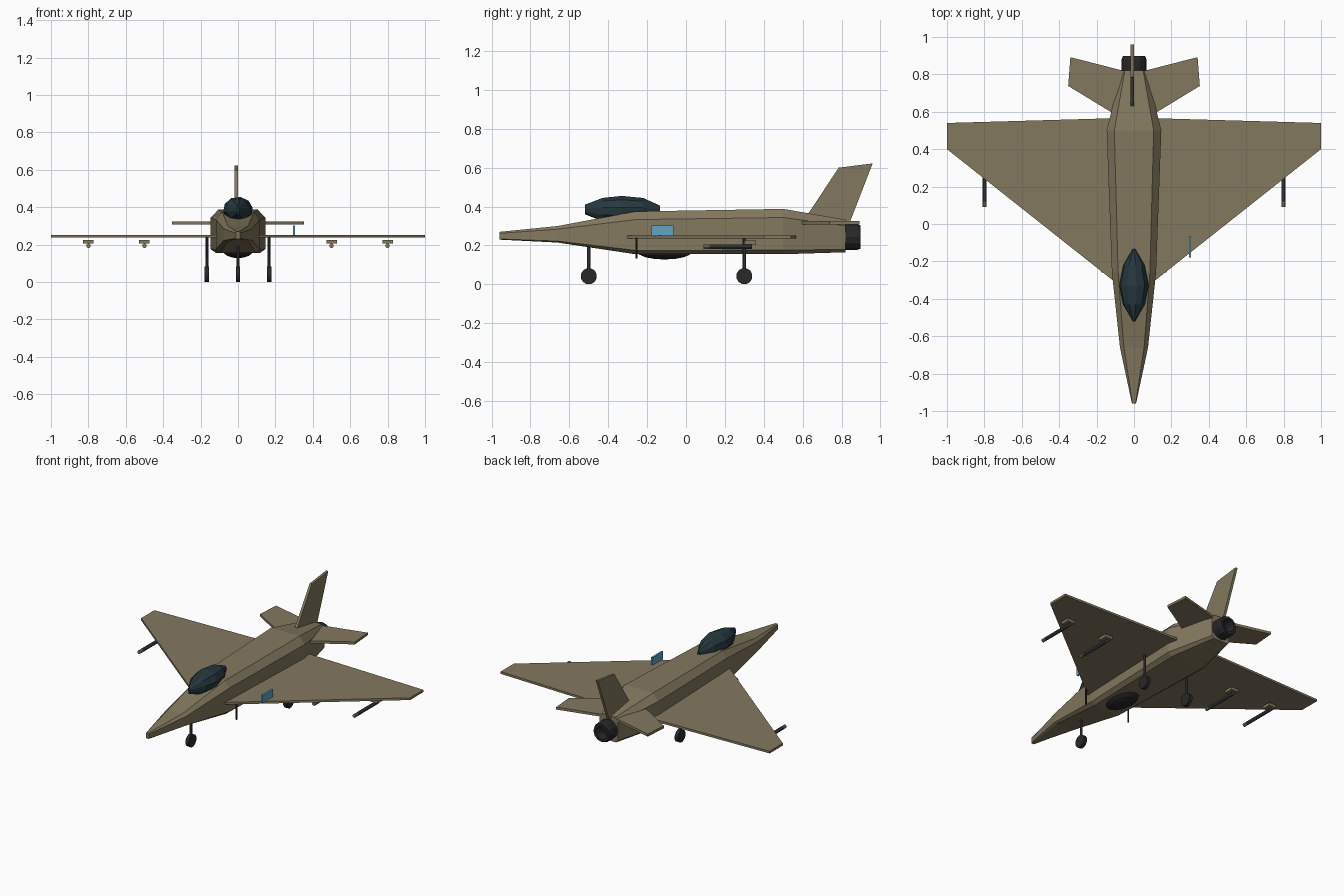
import bpy, bmesh, math
from mathutils import Vector

if "Cube" in bpy.data.objects:
    bpy.data.objects.remove(bpy.data.objects["Cube"])


def material(name, rgb):
    m = bpy.data.materials.new(name)
    m.diffuse_color = (*rgb, 1)
    m.use_nodes = True
    m.node_tree.nodes["Principled BSDF"].inputs["Base Color"].default_value = m.diffuse_color
    return m


OLIVE = material("olive", (0.23, 0.19, 0.115))
DARK = material("dark", (0.02, 0.021, 0.02))
STEEL = material("steel", (0.05, 0.055, 0.058))
GLASS = material("glass", (0.02, 0.04, 0.05))
BLUE = material("blue", (0.12, 0.38, 0.58))


def finish(name, bm, mat):
    bmesh.ops.recalc_face_normals(bm, faces=bm.faces)
    me = bpy.data.meshes.new(name)
    bm.to_mesh(me)
    bm.free()
    me.materials.append(mat)
    ob = bpy.data.objects.new(name, me)
    bpy.context.collection.objects.link(ob)
    return ob


def loft(name, rings, mat):
    bm = bmesh.new()
    rows = [[bm.verts.new(p) for p in r] for r in rings]
    n = len(rows[0])
    for a, b in zip(rows, rows[1:]):
        for i in range(n):
            j = (i + 1) % n
            bm.faces.new((a[i], a[j], b[j], b[i]))
    bm.faces.new(rows[0])
    bm.faces.new(rows[-1])
    return finish(name, bm, mat)


def plate(name, outline, offset, mat):
    """Flat outline extruded along the offset vector."""
    off = Vector(offset)
    pts = [Vector(p) for p in outline]
    return loft(name, [pts, [p + off for p in pts]], mat)


def box(name, lo, hi, mat):
    base = [(lo[0], lo[1], lo[2]), (hi[0], lo[1], lo[2]),
            (hi[0], hi[1], lo[2]), (lo[0], hi[1], lo[2])]
    return plate(name, base, (0, 0, hi[2] - lo[2]), mat)


def rod(name, a, b, r, mat, sides=8):
    a, b = Vector(a), Vector(b)
    q = (b - a).to_track_quat('Z', 'Y')
    ring = [q @ Vector((r * math.cos(t), r * math.sin(t), 0))
            for t in ((i + 0.5) * math.tau / sides for i in range(sides))]
    return loft(name, [[a + p for p in ring], [b + p for p in ring]], mat)


# Fuselage: chamfered sections (y, half width, bottom, top)
def section(y, w, zb, zt):
    h, t, b = zt - zb, w * 0.72, w * 0.8
    half = [(b, zb), (w, zb + 0.09 * h), (w, zt - 0.19 * h), (t, zt)]
    return [(x, y, z) for x, z in half] + [(-x, y, z) for x, z in reversed(half)]


loft("fuselage", [section(*s) for s in (
    (-0.96, 0.011, 0.23, 0.27), (-0.66, 0.075, 0.215, 0.30),
    (-0.26, 0.118, 0.155, 0.375), (0.5, 0.146, 0.155, 0.388),
    (0.82, 0.068, 0.165, 0.333))], OLIVE)

# Canopy: faceted bubble with narrow ends
loft("canopy", [[(w * math.cos(t), y, 0.385 + h * math.sin(t))
                 for t in ((i + 0.25) * math.tau / 10 for i in range(10))]
                for y, w, h in ((-0.52, 0.007, 0.025), (-0.43, 0.06, 0.06),
                                (-0.33, 0.08, 0.071), (-0.22, 0.058, 0.06),
                                (-0.133, 0.007, 0.02))], GLASS)

# Belly scoop
bm = bmesh.new()
bmesh.ops.create_uvsphere(bm, u_segments=12, v_segments=8, radius=1)
bmesh.ops.scale(bm, vec=(0.08, 0.14, 0.04), verts=bm.verts)
bmesh.ops.translate(bm, vec=(0, -0.11, 0.168), verts=bm.verts)
finish("belly_scoop", bm, DARK)

# Hollow exhaust nozzle, profile swept around the y axis
profile = [(0.80, 0.06), (0.82, 0.066), (0.88, 0.066), (0.897, 0.06),
           (0.897, 0.043), (0.835, 0.038)]
loft("nozzle", [[(r * math.cos(i * math.tau / 12), y,
                  0.243 + r * math.sin(i * math.tau / 12)) for i in range(12)]
                for y, r in profile], DARK)

# Tail fin
plate("tail_fin", [(-0.018, y, z) for y, z in
                   ((0.60, 0.32), (0.63, 0.365), (0.785, 0.60), (0.96, 0.622),
                    (0.845, 0.325), (0.82, 0.30))], (0.017, 0, 0), OLIVE)

for side, s in (("left", -1), ("right", 1)):
    # Delta wing and tailplane
    plate(f"{side}_wing", [(s * x, y, 0.237) for x, y in
                           ((0.09, -0.32), (1.0, 0.40), (1.0, 0.54), (0.09, 0.566))],
          (0, 0, 0.015), OLIVE)
    plate(f"{side}_tailplane", [(s * x, y, 0.308) for x, y in
                                ((0.06, 0.56), (0.352, 0.738), (0.34, 0.892), (0.04, 0.815))],
          (0, 0, 0.017), OLIVE)
    # Underwing stores
    for place, x in (("inner", 0.5 * s), ("outer", 0.8 * s)):
        rod(f"{side}_{place}_missile", (x, 0.12, 0.194), (x, 0.34, 0.194), 0.012, STEEL)
        rod(f"{side}_{place}_missile_tip", (x, 0.09, 0.194), (x, 0.12, 0.194), 0.012, OLIVE)
        box(f"{side}_{place}_pylon", (x - 0.028, 0.30, 0.205), (x + 0.028, 0.36, 0.225), OLIVE)
    # Small underwing probe
    rod(f"{side}_probe", (s * 0.168, -0.255, 0.134), (s * 0.168, -0.255, 0.24), 0.006, DARK)

# Landing gear
for name, x, y in (("nose", 0, -0.5), ("left_main", -0.166, 0.3), ("right_main", 0.166, 0.3)):
    rod(f"{name}_strut", (x, y, 0.04), (x, y, 0.24), 0.009, STEEL)
    rod(f"{name}_wheel", (x - 0.012, y, 0.042), (x + 0.012, y, 0.042), 0.042, DARK, 12)

# Blue marker plate on the right wing
box("wing_marker", (0.294, -0.178, 0.25), (0.306, -0.065, 0.303), BLUE)
